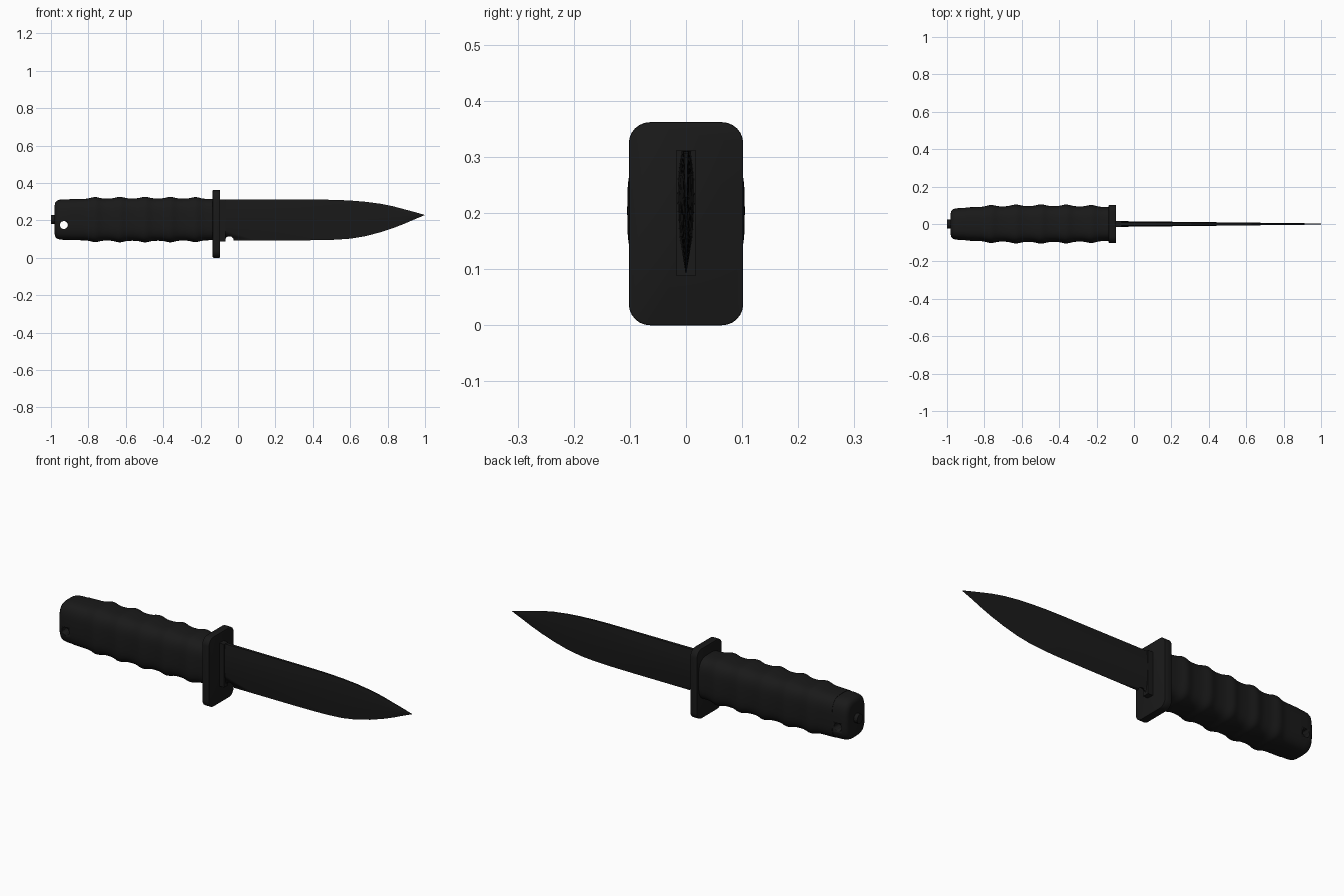
import bpy, bmesh, math
from mathutils import Matrix, Vector

if "Cube" in bpy.data.objects:
    bpy.data.objects.remove(bpy.data.objects["Cube"])

ZC = 0.204  # centre height of the handle
black = bpy.data.materials.new("matte_black")
black.diffuse_color = (0.01, 0.01, 0.01, 1)
black.use_nodes = True
black.node_tree.nodes["Principled BSDF"].inputs["Base Color"].default_value = black.diffuse_color


def finish(name, bm, angle=35):
    bmesh.ops.recalc_face_normals(bm, faces=bm.faces[:])
    me = bpy.data.meshes.new(name)
    bm.to_mesh(me)
    bm.free()
    ob = bpy.data.objects.new(name, me)
    bpy.context.collection.objects.link(ob)
    me.materials.append(black)
    bpy.ops.object.select_all(action='DESELECT')
    ob.select_set(True)
    bpy.context.view_layer.objects.active = ob
    bpy.ops.object.shade_smooth_by_angle(angle=math.radians(angle))
    return ob


def loft(name, sections, angle=35, cap_end=True):
    """Skin a list of closed sections, each a list of (x, y, z)."""
    bm = bmesh.new()
    rings = [[bm.verts.new(p) for p in s] for s in sections]
    n = len(rings[0])
    for a, b in zip(rings, rings[1:]):
        for i in range(n):
            bm.faces.new((a[i], a[(i + 1) % n], b[(i + 1) % n], b[i]))
    bm.faces.new(rings[0])
    if cap_end:
        bm.faces.new(rings[-1])
    return finish(name, bm, angle)


def oval(x, hy, hz, n=48, power=3.4):
    """Squarish oval section of the grip."""
    pts = []
    for i in range(n):
        t = 2 * math.pi * i / n
        c, s = math.cos(t), math.sin(t)
        pts.append((x, hy * math.copysign(abs(c) ** (2 / power), c),
                    ZC + hz * math.copysign(abs(s) ** (2 / power), s)))
    return pts


def cylinder(name, loc, r, depth, axis):
    bm = bmesh.new()
    rot = Vector((0, 0, 1)).rotation_difference(Vector(axis)).to_matrix().to_4x4()
    bmesh.ops.create_cone(bm, cap_ends=True, segments=24, radius1=r, radius2=r,
                          depth=depth, matrix=Matrix.Translation(loc) @ rot)
    return finish(name, bm)


def box(name, x0, x1, hy, z0, z1):
    bm = bmesh.new()
    bmesh.ops.create_cube(bm, size=1)
    for v in bm.verts:
        v.co = ((x0 + x1) / 2 + v.co.x * (x1 - x0), v.co.y * 2 * hy,
                (z0 + z1) / 2 + v.co.z * (z1 - z0))
    return bm


def cut(ob, loc, r):
    """Round hole through ob along y."""
    c = cylinder("cutter", loc, r, 0.5, (0, 1, 0))
    c.hide_render = True
    m = ob.modifiers.new("hole", 'BOOLEAN')
    m.object = c
    m.solver = 'EXACT'
    bpy.context.view_layer.objects.active = ob
    # the hole must run before the smoothing modifier, if there is one
    ob.modifiers.move(len(ob.modifiers) - 1, 0)
    bpy.ops.object.modifier_apply(modifier=m.name)
    bpy.data.objects.remove(c)


# Grip with five soft finger ridges
secs = []
for i in range(86):
    x = -0.9 + 0.77 * i / 85
    swell = max(0, 1 - ((x + 0.5) / 0.42) ** 2)
    ridge = sum(math.exp(-((x - c) / 0.03) ** 2) for c in (-0.765, -0.632, -0.497, -0.362, -0.227))
    secs.append(oval(x, 0.088 + 0.008 * swell + 0.009 * ridge,
                     0.109 + 0.004 * swell + 0.009 * ridge))
grip = loft("grip", secs)

# Pommel cap with rounded end and lanyard hole
pommel = loft("pommel", [oval(x, hy, hz) for x, hy, hz in (
    (-0.98, 0.058, 0.078), (-0.977, 0.070, 0.092), (-0.968, 0.079, 0.101),
    (-0.955, 0.083, 0.106), (-0.935, 0.085, 0.108), (-0.9, 0.087, 0.108))])
cut(pommel, (-0.931, 0, 0.175), 0.021)
cylinder("pommel_screw", (-0.985, 0, 0.205), 0.024, 0.03, (1, 0, 0))

# Cross guard: plate with rounded corners
bm = box("guard", -0.135, -0.095, 0.102, 0, 0.362)
bmesh.ops.bevel(bm, geom=[e for e in bm.edges if abs(e.verts[0].co.x - e.verts[1].co.x) > 0.01],
                offset=0.038, segments=6, profile=0.5, affect='EDGES')
rim = [e for e in bm.edges if abs(e.verts[0].co.x - e.verts[1].co.x) < 1e-5]
bmesh.ops.bevel(bm, geom=rim, offset=0.003, segments=2, profile=0.5, affect='EDGES')
finish("guard", bm)

# Ricasso block at the blade root
finish("ricasso", box("ricasso", -0.1, -0.068, 0.017, 0.088, 0.312))

# Blade: (x, spine z, edge z) outline with lens-shaped section
outline = [(-0.1, .311, .093), (0.1, .311, .093), (0.3, .311, .093), (0.44, .311, .094),
           (0.52, .3095, .0965), (0.6, .306, .102), (0.68, .2995, .115), (0.76, .289, .136),
           (0.83, .275, .159), (0.89, .259, .182), (0.95, .243, .208), (0.997, .2295, .2275)]
secs = []
for x, top, bot in outline:
    h = 0.0155 - 0.0125 * (x + 0.1) / 1.1
    side = [(0.55 * h, 1.0), (0.9 * h, 0.8), (h, 0.6), (0.75 * h, 0.3), (0.06 * h, 0.0)]
    sec = [(x, y, bot + f * (top - bot)) for y, f in side]
    sec += [(x, -y, z) for x, y, z in reversed(sec)]
    secs.append(sec)
secs.append([(1.0, y * 0.02, 0.2285 + (z - 0.2285) * 0.1) for _, y, z in secs[-1]])
blade = loft("blade", secs)
cut(blade, (-0.046, 0, 0.092), 0.023)
